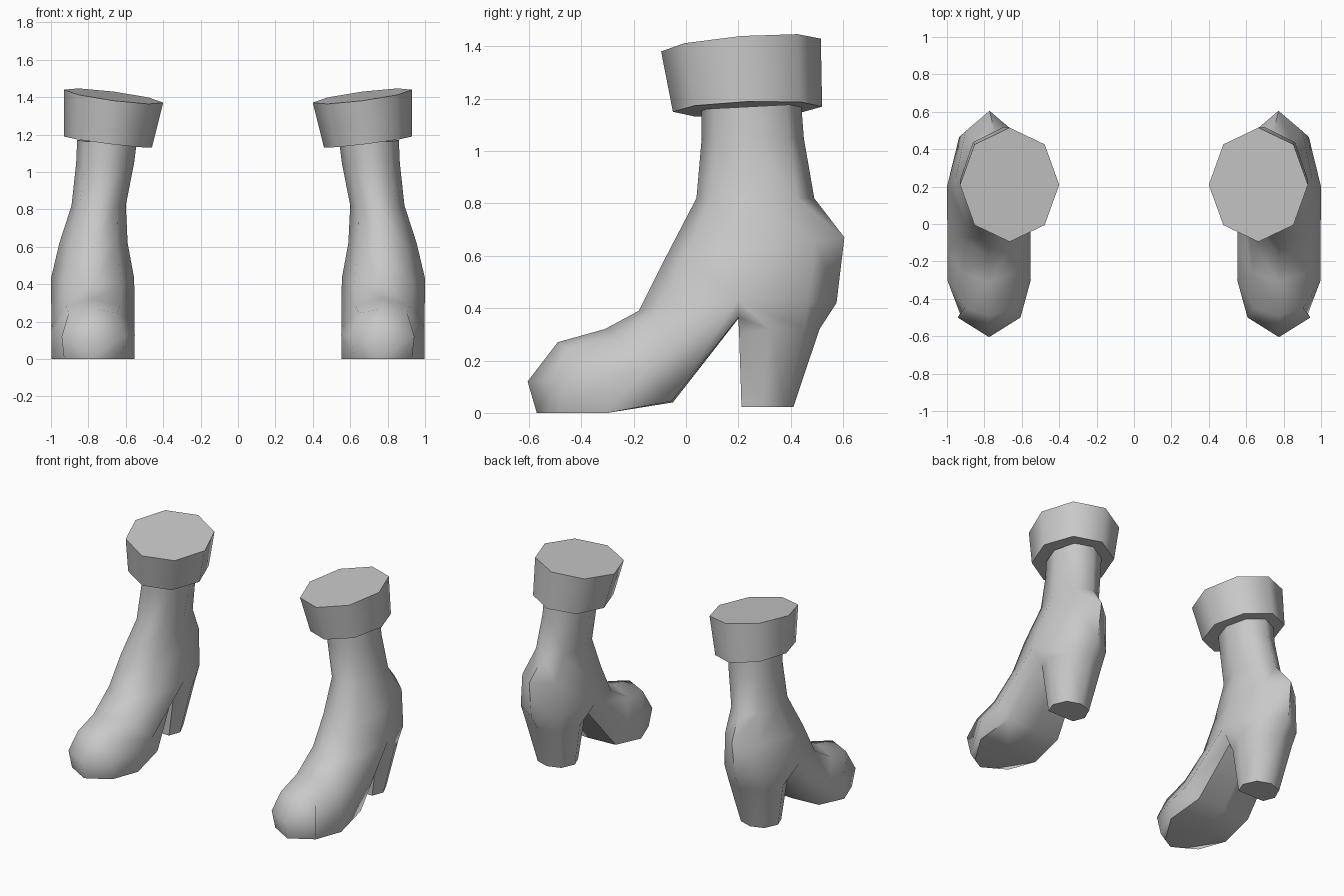
import bpy, bmesh, math

if "Cube" in bpy.data.objects:
    bpy.data.objects.remove(bpy.data.objects["Cube"])

grey = bpy.data.materials.new("plain_grey")
grey.diffuse_color = (0.58, 0.58, 0.58, 1)
grey.use_nodes = True
grey.node_tree.nodes["Principled BSDF"].inputs["Base Color"].default_value = grey.diffuse_color
MID = 0.775  # centre line of the right boot's foot


def bridge(bm, a, b):
    for i in range(8):
        j = (i + 1) % 8
        bm.faces.new((a[i], a[j], b[j], b[i]))


def finish(bm, name):
    bmesh.ops.recalc_face_normals(bm, faces=bm.faces[:])
    me = bpy.data.meshes.new(name)
    bm.to_mesh(me)
    bm.free()
    me.materials.append(grey)
    ob = bpy.data.objects.new(name, me)
    bpy.context.collection.objects.link(ob)
    bpy.ops.object.select_all(action='DESELECT')
    ob.select_set(True)
    bpy.context.view_layer.objects.active = ob
    bpy.ops.object.shade_smooth_by_angle(angle=math.radians(62))
    mod = ob.modifiers.new("pair", 'MIRROR')
    mod.use_axis[0] = True
    mod.use_mirror_merge = False


def leg_ring(bm, front, back, x0, x1, side=None):
    """Eight points: front, outer, back, inner, with the diagonals between."""
    side = side or ((front[0] + back[0]) / 2, (front[1] + back[1]) / 2)
    cx, rx = (x0 + x1) / 2, (x1 - x0) / 2
    out = []
    for k in range(8):
        a = k * math.pi / 4
        c, s = math.cos(a), math.sin(a)
        end = front if c > 0 else back
        t = abs(c) if k % 4 == 0 else (abs(c) if k % 2 else 0)
        y = side[0] + (end[0] - side[0]) * t
        z = side[1] + (end[1] - side[1]) * t
        out.append(bm.verts.new((cx + rx * s, y, z)))
    return out


def half_ring(bm, pts):
    """Five points down the outer side, reflected to make a ring of eight."""
    o = [bm.verts.new((MID + x, y, z)) for x, y, z in pts]
    i = [bm.verts.new((MID - x, y, z)) for x, y, z in pts[1:4]]
    return o + i[::-1]


# Boot: ankle and leg down to the split between foot and heel
bm = bmesh.new()
rings = [leg_ring(bm, *r) for r in (
    ((0.06, 1.16), (0.44, 1.18), 0.54, 0.86),
    ((0.06, 1.05), (0.45, 1.05), 0.555, 0.865),
    ((0.04, 0.82), (0.49, 0.82), 0.60, 0.89),
    ((-0.08, 0.59), (0.605, 0.67), 0.59, 0.955, (0.23, 0.62)),
    ((-0.18, 0.39), (0.575, 0.42), 0.555, 1.0, (0.2, 0.43)))]
bm.faces.new(rings[0])
for a, b in zip(rings, rings[1:]):
    bridge(bm, a, b)

# Arch line across the underside, shared by foot and heel
F, FO, O, BO, B, BI, I, FI = rings[-1]
LC, C, RC = [bm.verts.new((MID + x, 0.2, z))
             for x, z in ((0.15, 0.365), (0, 0.36), (-0.15, 0.365))]

# Foot: top, upper side, side, sole side, sole
foot = [[F, FO, O, LC, C, RC, I, FI]]
foot += [half_ring(bm, p) for p in (
    [(0, -0.31, 0.32), (0.145, -0.26, 0.285), (0.222, -0.15, 0.17),
     (0.20, -0.055, 0.045), (0, -0.05, 0.04)],
    [(0, -0.49, 0.27), (0.13, -0.45, 0.245), (0.223, -0.30, 0.13),
     (0.222, -0.30, 0), (0, -0.30, 0)],
    [(0, -0.605, 0.12), (0.168, -0.50, 0.12), (0.155, -0.48, 0),
     (0.08, -0.525, 0), (0, -0.57, 0)])]
for a, b in zip(foot, foot[1:]):
    bridge(bm, a, b)
t = foot[-1]
bm.faces.new(t[:5])
bm.faces.new([t[0]] + t[4:])

# Heel: flat front, rounded tapering back
heel = [[C, LC, O, BO, B, BI, I, RC]]
heel += [half_ring(bm, p) for p in (
    [(0, 0.203, 0.30), (0.14, 0.203, 0.30), (0.19, 0.32, 0.32),
     (0.13, 0.455, 0.32), (0, 0.51, 0.32)],
    [(0, 0.212, 0.022), (0.10, 0.212, 0.022), (0.13, 0.29, 0.022),
     (0.09, 0.38, 0.022), (0, 0.41, 0.022)])]
for a, b in zip(heel, heel[1:]):
    bridge(bm, a, b)
bm.faces.new(heel[-1])
finish(bm, "boot")

# Cuff: tilted eight-sided band, wider at the top
bm = bmesh.new()


def cuff_ring(cx, cy, rx, ry, z, sx, sy):
    out = []
    for k in range(8):
        a = k * math.pi / 4
        dx, dy = rx * math.sin(a), -ry * math.cos(a)
        out.append(bm.verts.new((cx + dx, cy + dy, z + sx * dx + sy * dy)))
    return out


low = cuff_ring(0.695, 0.235, 0.235, 0.285, 1.16, 0.125, 0.035)
top = cuff_ring(0.665, 0.21, 0.265, 0.305, 1.405, 0.13, 0.08)
bridge(bm, low, top)
bm.faces.new(low)
bm.faces.new(top)
finish(bm, "cuff")
